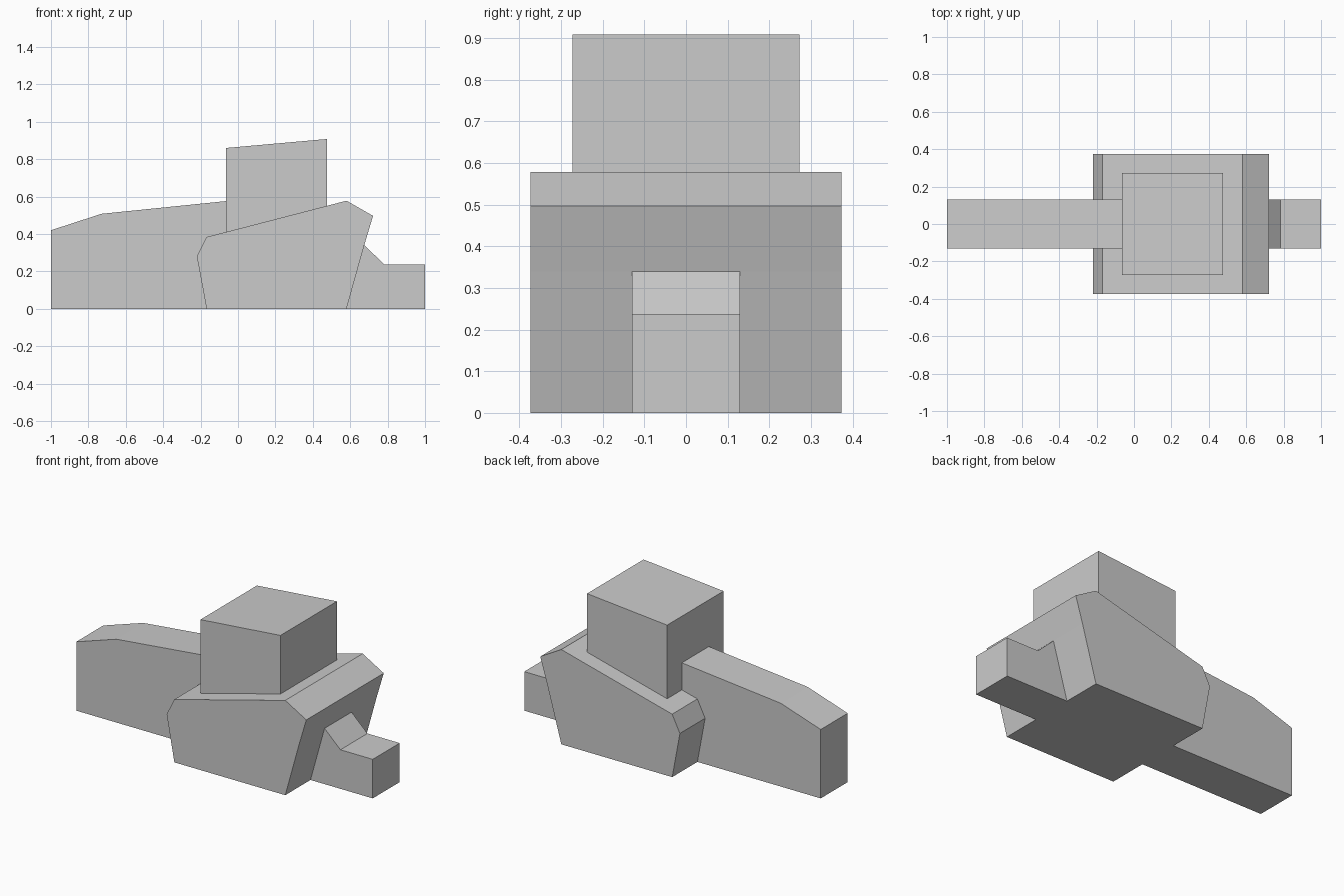
import bpy
import bmesh

cube = bpy.data.objects.get("Cube")
if cube:
    bpy.data.objects.remove(cube, do_unlink=True)

# Single plain grey
grey = bpy.data.materials.new("plain grey")
grey.use_nodes = True
colour = (0.6, 0.6, 0.6, 1)
grey.diffuse_color = colour
grey.node_tree.nodes["Principled BSDF"].inputs["Base Color"].default_value = colour


def prism(name, profile, half_width):
    """Extrude a side profile (x, z) evenly either way along y."""
    bm = bmesh.new()
    face = bm.faces.new([bm.verts.new((x, -half_width, z)) for x, z in profile])
    result = bmesh.ops.extrude_face_region(bm, geom=[face])
    moved = [v for v in result["geom"] if isinstance(v, bmesh.types.BMVert)]
    bmesh.ops.translate(bm, verts=moved, vec=(0, 2 * half_width, 0))
    bmesh.ops.recalc_face_normals(bm, faces=bm.faces)
    mesh = bpy.data.meshes.new(name)
    bm.to_mesh(mesh)
    bm.free()
    mesh.materials.append(grey)
    obj = bpy.data.objects.new(name, mesh)
    bpy.context.collection.objects.link(obj)
    return obj


# Corners shared by neighbouring parts, so they meet without overlapping
base_left, base_right = (-0.168, 0), (0.58, 0)
bulge, shoulder = (-0.22, 0.28), (-0.168, 0.384)
tower_left, tower_right = (-0.063, 0.411), (0.477, 0.551)
ramp_foot = (0.675, 0.34)

# Wide central body
prism("body", [base_left, base_right, ramp_foot, (0.722, 0.497), (0.58, 0.578),
               tower_right, tower_left, shoulder, bulge], 0.373)

# Square tower with a sloping roof
prism("tower", [tower_left, tower_right, (0.477, 0.908), (-0.063, 0.86)], 0.272)

# Long narrow block on one side
prism("long_arm", [(-1, 0), base_left, bulge, shoulder, tower_left,
                   (-0.063, 0.576), (-0.73, 0.508), (-1, 0.42)], 0.13)

# Short narrow step on the other side
prism("short_arm", [base_right, (1, 0), (1, 0.238), (0.782, 0.238), ramp_foot], 0.13)
